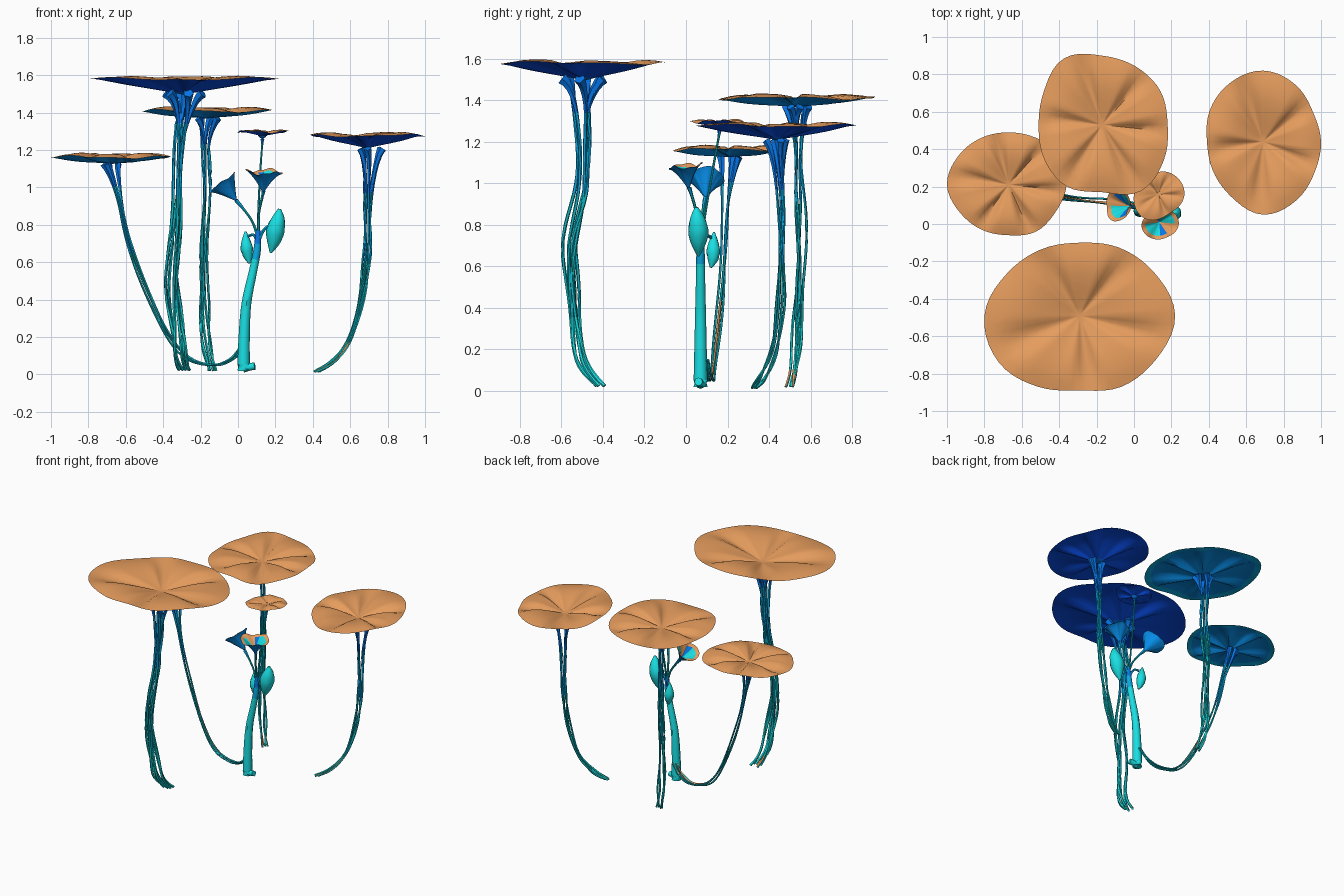
import bpy, bmesh, math, random
from mathutils import Vector

random.seed(4)
if "Cube" in bpy.data.objects:
    bpy.data.objects.remove(bpy.data.objects["Cube"], do_unlink=True)


def material(name, color):
    mat = bpy.data.materials.new(name)
    mat.use_nodes = True
    mat.diffuse_color = (*color, 1)
    mat.node_tree.nodes["Principled BSDF"].inputs["Base Color"].default_value = (*color, 1)
    return mat


orange = material("warm orange", (0.79, 0.335, 0.11))
navy = material("royal navy", (0.003, 0.085, 0.92))
ocean = material("ocean blue", (0.002, 0.27, 0.82))
blue = material("bright blue", (0.002, 0.18, 0.8))
azure = material("azure", (0.003, 0.4, 0.75))
teal = material("stem teal", (0.005, 0.45, 0.53))
cyan = material("bright cyan", (0.01, 0.74, 0.77))


def finish(name, bm, mats, angle):
    bmesh.ops.recalc_face_normals(bm, faces=bm.faces)
    mesh = bpy.data.meshes.new(name)
    bm.to_mesh(mesh)
    bm.free()
    for mat in mats:
        mesh.materials.append(mat)
    mesh.polygons.foreach_set("use_smooth", [True] * len(mesh.polygons))
    mesh.set_sharp_from_angle(angle=math.radians(angle))
    obj = bpy.data.objects.new(name, mesh)
    bpy.context.collection.objects.link(obj)
    return obj


def spline(a, b, c, d, f):
    return b + (c - a) * (f / 2) + (a * 2 - b * 5 + c * 4 - d) * (f * f / 2) \
        + (b * 3 - a - c * 3 + d) * (f ** 3 / 2)


def sample(values, u):
    """Smooth value along an open list, u from 0 to 1."""
    last = len(values) - 1
    i = min(int(u * last), last - 1)
    at = lambda k: values[max(0, min(last, k))]
    return spline(at(i - 1), at(i), at(i + 1), at(i + 2), u * last - i)


def add_tube(bm, place, radius, steps, sides, bands, vein=0, vein_slot=0):
    """Sweep a ring along place(u); bands lists the u where the next colour starts."""
    rings = []
    for s in range(steps + 1):
        u = s / steps
        tangent = place(min(1, u + 0.01)) - place(max(0, u - 0.01))
        turn = tangent.to_track_quat('Z', 'Y')
        ring = []
        for k in range(sides):
            a = math.tau * k / sides
            ring.append(bm.verts.new(place(u) + turn @ Vector((math.cos(a), math.sin(a), 0)) * radius(u)))
        rings.append(ring)
    for s in range(steps):
        for k in range(sides):
            n = (k + 1) % sides
            face = bm.faces.new((rings[s][k], rings[s][n], rings[s + 1][n], rings[s + 1][k]))
            face.material_index = sum(s / steps >= limit for limit in bands)
            # pale vein along the upper side of the lower stem
            if k == 1 and s / steps < vein:
                face.material_index = vein_slot
    bm.faces.new(rings[0][::-1])
    bm.faces.new(rings[-1]).material_index = len(bands)


def tube(name, path, radii, mats, bands=(), steps=16, sides=8, angle=45):
    points = [Vector(p) for p in path]
    bm = bmesh.new()
    add_tube(bm, lambda u: sample(points, u), lambda u: max(0.001, sample(radii, u)),
             steps, sides, bands)
    return finish(name, bm, mats, angle)


def bundle(name, path, count, spread, radius, fan, vein, mats=(cyan, teal, azure, blue), bands=(0.3, 0.62, 0.84)):
    """Several thin wavering strands that fan out and thicken under the cap."""
    points = [Vector(p) for p in path]
    bm = bmesh.new()
    for i in range(count):
        phase = math.tau * i / count + random.uniform(-0.3, 0.3)
        wave = random.uniform(0, math.tau)

        def flare(u):
            return max(0, (u - 0.83) / 0.17) ** 2

        def place(u):
            a = phase + 0.8 * math.sin(u * 5 + wave)
            reach = spread * (0.8 + 0.3 * math.sin(u * 17 + wave)) * (1 - flare(u)) + fan * flare(u)
            return sample(points, u) + Vector((math.cos(a), math.sin(a), 0)) * reach

        add_tube(bm, place, lambda u: radius * (1 + 2.2 * flare(u)), 36, 5, bands,
                 vein if i % 2 == 0 else 0, len(mats))
    return finish(name, bm, (*mats, orange), 50)


def cap(name, center, radii, dips, under, edge, puff=0.024, ripple=0.006, crease=0.036, folds=5,
        power=1.3, normal=(0, 0, 1), patches=False):
    """Thin creased dish: upper and lower sheets share the same folds and meet at a lobed rim."""
    segs, rows = 60, 9
    bm = bmesh.new()
    turn = Vector((0, 0, 1)).rotation_difference(Vector(normal))
    phase = random.uniform(0, math.tau)
    count = len(radii)

    def vertex(t, k, dip):
        a = math.tau * k / segs
        x = k / segs * count
        i = int(x)
        r = spline(*(radii[(i + o) % count] for o in (-1, 0, 1, 2)), x - i)
        groove = max(0, math.cos(folds * a + phase + 0.6 * math.sin(a))) ** 2
        z = -dip * (1 - t) ** power + ripple * t * (math.cos(3 * a + phase) + 0.5 * math.sin(7 * a)) \
            + (puff - crease * groove) * math.sin(math.pi * t ** 1.4)
        return bm.verts.new(Vector(center) + turn @ Vector((r * t * math.cos(a), r * t * math.sin(a), z)))

    rim = [vertex(1, k, 0) for k in range(segs)]
    for side, dip in enumerate(dips):
        rings = [[vertex(t / rows, k, dip) for k in range(segs)] for t in range(1, rows)] + [rim]
        middle = vertex(0, 0, dip)
        for k in range(segs):
            n = (k + 1) % segs
            faces = [bm.faces.new((middle, rings[0][k], rings[0][n]))]
            for low, high in zip(rings, rings[1:]):
                faces.append(bm.faces.new((low[k], high[k], high[n], low[n])))
            for row, face in enumerate(faces):
                face.material_index = side
                # underside: bright centre and tinted rim
                if side and row == 0:
                    face.material_index = 3
                elif side and row == rows - 1:
                    face.material_index = 4
                # coloured throat inside the flowers
                elif patches and not side and row < 7 and k % 30 < 21:
                    face.material_index = 2 if k % 30 < 15 else 3
    return finish(name, bm, (orange, under, cyan, blue, edge), 60)


# Broad caps: outline radii every thirty degrees
cap("front_cap", (-0.29, -0.49, 1.58),
    (0.51, 0.46, 0.42, 0.39, 0.41, 0.45, 0.51, 0.50, 0.44, 0.40, 0.44, 0.47), (0.06, 0.085), navy, navy)
cap("back_cap", (-0.17, 0.53, 1.41),
    (0.35, 0.36, 0.36, 0.37, 0.41, 0.36, 0.34, 0.36, 0.38, 0.36, 0.41, 0.38), (0.025, 0.042), ocean, azure, folds=6)
cap("left_cap", (0.69, 0.44, 1.278),
    (0.31, 0.31, 0.35, 0.38, 0.36, 0.33, 0.30, 0.31, 0.34, 0.39, 0.36, 0.32), (0.05, 0.07), navy, navy)
cap("right_cap", (-0.67, 0.21, 1.162),
    (0.31, 0.32, 0.29, 0.28, 0.29, 0.31, 0.33, 0.30, 0.28, 0.27, 0.29, 0.29), (0.02, 0.036), ocean, azure, folds=6)
cap("small_cap", (0.13, 0.16, 1.298), (0.14, 0.13, 0.11, 0.13, 0.15, 0.12), (0.012, 0.025), navy, navy,
    puff=0.01, crease=0.014)

# Funnel flowers
cap("upright_flower", (0.14, 0, 1.085), (0.10, 0.09, 0.07, 0.10, 0.09, 0.08), (0.09, 0.12), ocean, ocean,
    puff=0, ripple=0.008, crease=0.006, power=1.6, normal=(0.05, -0.12, 1), patches=True)
cap("tilted_flower", (-0.085, 0.1, 1.025), (0.09, 0.08, 0.09, 0.08, 0.09, 0.08), (0.1, 0.13), ocean, ocean,
    puff=0, ripple=0.004, crease=0.006, power=1.3, normal=(-0.62, 0.05, 0.78), patches=True)

# Strand bundles, from the root up to the cap
bundle("front_stems", [(-0.28, -0.41, 0.025), (-0.32, -0.49, 0.15), (-0.345, -0.54, 0.4), (-0.35, -0.56, 0.7),
                       (-0.33, -0.51, 1.0), (-0.31, -0.5, 1.3), (-0.29, -0.5, 1.505)], 6, 0.037, 0.009, 0.1, 0.1)
bundle("back_stems", [(-0.14, 0.5, 0.02), (-0.17, 0.53, 0.2), (-0.18, 0.55, 0.5), (-0.165, 0.555, 0.85),
                      (-0.17, 0.54, 1.15), (-0.17, 0.53, 1.37)], 5, 0.026, 0.007, 0.065, 0.1)
bundle("left_stems", [(0.42, 0.33, 0.015), (0.51, 0.37, 0.07), (0.6, 0.425, 0.2), (0.66, 0.455, 0.42),
                      (0.69, 0.46, 0.65), (0.695, 0.46, 0.92), (0.715, 0.445, 1.208)], 5, 0.019, 0.0065, 0.06, 0.3)
bundle("right_stems", [(0.03, 0.1, 0.15), (-0.03, 0.11, 0.085), (-0.13, 0.12, 0.05), (-0.26, 0.13, 0.085),
                       (-0.38, 0.145, 0.22), (-0.5, 0.165, 0.46), (-0.58, 0.18, 0.7), (-0.63, 0.195, 0.93),
                       (-0.67, 0.21, 1.127)], 4, 0.017, 0.006, 0.052, 0.6, (teal, azure, blue), (0.72, 0.9))

# Central trunk with root stub
tube("trunk", [(0.03, 0.07, 0.02), (0.033, 0.07, 0.2), (0.045, 0.07, 0.38), (0.08, 0.07, 0.55),
               (0.103, 0.07, 0.67), (0.108, 0.07, 0.77)],
     (0.034, 0.03, 0.026, 0.022, 0.02, 0.013), (cyan, azure, blue), (0.66, 0.85), steps=20)
tube("root_stub", [(0.03, 0.07, 0.035), (0.06, 0.065, 0.04), (0.09, 0.06, 0.045)], (0.025, 0.02, 0.02), (cyan,))

# Slender branches to the flowers and small cap
tube("small_cap_branch", [(0.108, 0.075, 0.74), (0.11, 0.1, 0.9), (0.12, 0.135, 1.1), (0.13, 0.16, 1.24),
                          (0.13, 0.16, 1.278)], (0.008, 0.006, 0.006, 0.007, 0.026), (teal, blue), (0.75,), sides=6)
tube("upright_flower_branch", [(0.108, 0.07, 0.74), (0.112, 0.05, 0.86), (0.13, 0.025, 0.95), (0.136, 0.015, 0.98)],
     (0.009, 0.007, 0.008, 0.012), (teal, azure), (0.6,), sides=6)
tube("tilted_flower_branch", [(0.105, 0.07, 0.74), (0.075, 0.075, 0.82), (0.025, 0.085, 0.89), (-0.01, 0.093, 0.93)],
     (0.009, 0.007, 0.008, 0.012), (teal, azure), (0.6,), sides=6)
tube("large_bud_branch", [(0.11, 0.07, 0.72), (0.14, 0.065, 0.775), (0.18, 0.06, 0.8)],
     (0.012, 0.009, 0.012), (azure,), sides=6)
tube("small_bud_branch", [(0.105, 0.075, 0.7), (0.085, 0.1, 0.745), (0.055, 0.12, 0.74)],
     (0.009, 0.007, 0.008), (azure,), sides=6)

# Hanging buds
tube("large_bud", [(0.175, 0.06, 0.65), (0.19, 0.06, 0.71), (0.2, 0.06, 0.77), (0.215, 0.055, 0.83), (0.222, 0.05, 0.885)],
     (0.006, 0.036, 0.05, 0.038, 0.008), (cyan,))
tube("small_bud", [(0.06, 0.12, 0.595), (0.052, 0.13, 0.64), (0.045, 0.132, 0.69), (0.04, 0.135, 0.765)],
     (0.006, 0.028, 0.032, 0.005), (cyan,))
